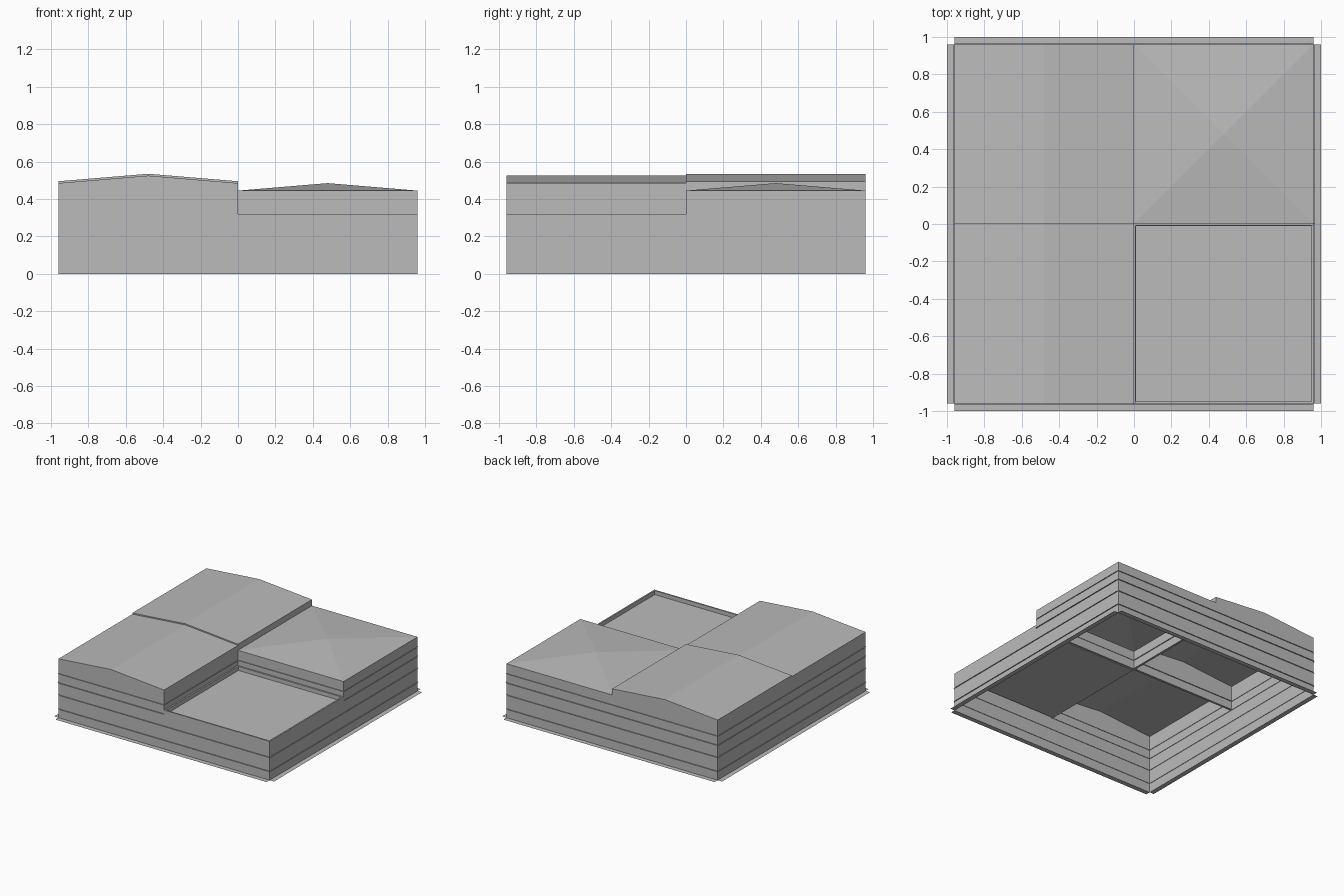
import bpy
import bmesh

cube = bpy.data.objects.get("Cube")
if cube:
    bpy.data.objects.remove(cube, do_unlink=True)

grey = bpy.data.materials.new("plain_grey")
grey.use_nodes = True
colour = (0.5, 0.5, 0.5, 1)
grey.diffuse_color = colour
grey.node_tree.nodes["Principled BSDF"].inputs["Base Color"].default_value = colour

W = 0.96        # outer wall distance from the centre
FLOOR = 0.29    # top of the lower storey
EAVE = 0.445
RISE = 0.04


def finish(name, bm, tidy=True):
    if tidy:
        bmesh.ops.recalc_face_normals(bm, faces=bm.faces)
    mesh = bpy.data.meshes.new(name)
    bm.to_mesh(mesh)
    bm.free()
    mesh.materials.append(grey)
    obj = bpy.data.objects.new(name, mesh)
    bpy.context.collection.objects.link(obj)
    return obj


def loop(bm, x0, x1, y0, y1, z):
    return [bm.verts.new((x, y, z)) for x, y in ((x0, y0), (x1, y0), (x1, y1), (x0, y1))]


def bridge(bm, a, b):
    for i in range(4):
        j = (i + 1) % 4
        bm.faces.new((a[i], a[j], b[j], b[i]))


def strips(name, area, z, inner, outer):
    """Four thin flat ledges along the sides of a rectangle, open at the corners."""
    x0, x1, y0, y1 = area
    bm = bmesh.new()
    for rect in ((x0, x1, y0 - outer, y0 + inner), (x0, x1, y1 - inner, y1 + outer),
                 (x0 - outer, x0 + inner, y0, y1), (x1 - inner, x1 + outer, y0, y1)):
        bm.faces.new(loop(bm, *rect, z))
    finish(name, bm, tidy=False)


def upper_room(name, area, eave, gabled):
    """Walls open at the bottom, with a gabled or a pyramid roof."""
    x0, x1, y0, y1 = area
    mx, my = (x0 + x1) / 2, (y0 + y1) / 2
    bm = bmesh.new()
    low = loop(bm, *area, FLOOR)
    top = loop(bm, *area, eave)
    if gabled:
        front = bm.verts.new((mx, y0, eave + RISE))
        back = bm.verts.new((mx, y1, eave + RISE))
        bm.faces.new((low[0], low[1], top[1], front, top[0]))
        bm.faces.new((low[1], low[2], top[2], top[1]))
        bm.faces.new((low[2], low[3], top[3], back, top[2]))
        bm.faces.new((low[3], low[0], top[0], top[3]))
        bm.faces.new((top[1], top[2], back, front))
        bm.faces.new((top[3], top[0], front, back))
    else:
        bridge(bm, low, top)
        peak = bm.verts.new((mx, my, eave + RISE))
        for i in range(4):
            bm.faces.new((top[i], top[(i + 1) % 4], peak))
    finish(name, bm)
    strips(name + "_base_ledge", area, FLOOR, 0.004, 0.009)
    strips(name + "_wall_ledge", area, 0.365, 0.004, 0.007)


# Lower storey: open shell with ledges and a ground skirt
house = (-W, W, -W, W)
bm = bmesh.new()
bridge(bm, loop(bm, *house, 0), loop(bm, *house, FLOOR))
finish("lower_walls", bm, tidy=False)
strips("ground_skirt", house, 0.001, 0, 0.04)
for i, z in enumerate((0.075, 0.19)):
    strips(f"lower_ledge_{i + 1}", house, z, 0.004, 0.008)

# Upper rooms
upper_room("front_right_room", (-W, 0, -W, 0), EAVE + 0.04, True)
upper_room("back_right_room", (-W, 0, 0, W), EAVE + 0.05, True)
upper_room("back_left_room", (0, W, 0, W), EAVE, False)

# Flat roof with a low parapet
bm = bmesh.new()
rim = 0.012
outer = (0, W, -W, 0)
inner = (rim, W - rim, rim - W, -rim)
rings = [loop(bm, *outer, FLOOR), loop(bm, *outer, 0.32),
         loop(bm, *inner, 0.32), loop(bm, *inner, FLOOR - 0.003)]
for a, b in zip(rings, rings[1:]):
    bridge(bm, a, b)
bm.faces.new(rings[-1])
finish("flat_roof", bm, tidy=False)
